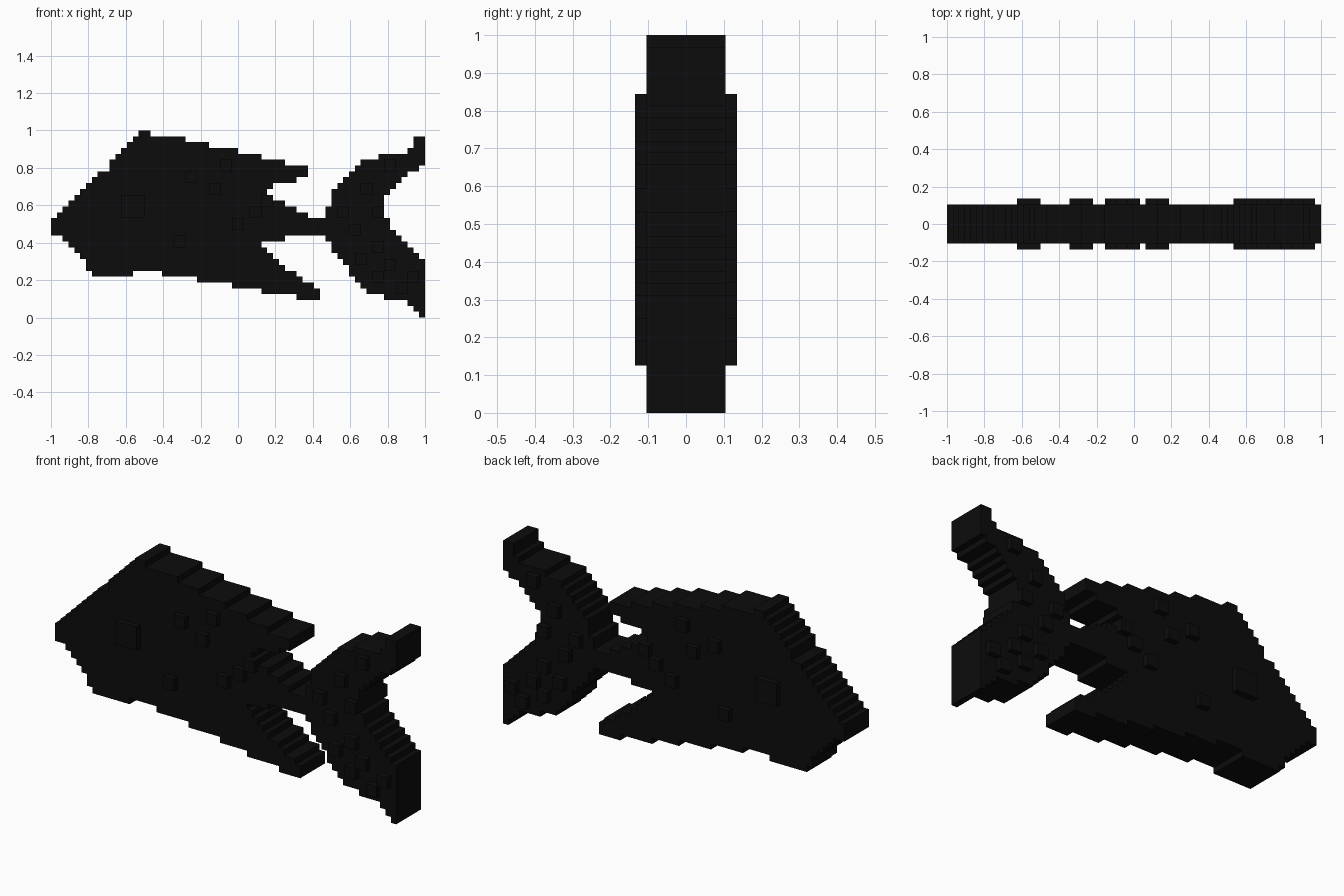
import bpy, bmesh
from mathutils import Vector

if "Cube" in bpy.data.objects:
    bpy.data.objects.remove(bpy.data.objects["Cube"])

C = 1 / 32            # cell size
HALF = 0.104          # half thickness of the fish
BUMP = 0.0315         # height of the raised scales

black = bpy.data.materials.new("near_black")
black.diffuse_color = (0.0038, 0.0038, 0.0038, 1)
black.use_nodes = True
black.node_tree.nodes["Principled BSDF"].inputs["Base Color"].default_value = black.diffuse_color


def slab(name, cells, y0, y1, closed, mirror=False):
    """Extrude a sheet of square cells (column, row from top) from y0 to y1."""
    bm = bmesh.new()
    verts = {}

    def v(c, r):
        if (c, r) not in verts:
            verts[c, r] = bm.verts.new((c * C - 1, y0, 1 - r * C))
        return verts[c, r]

    for c, r in sorted(cells):
        bm.faces.new((v(c, r), v(c, r + 1), v(c + 1, r + 1), v(c + 1, r)))
    out = bmesh.ops.extrude_face_region(bm, geom=bm.faces[:], use_keep_orig=closed)
    moved = [g for g in out["geom"] if isinstance(g, bmesh.types.BMVert)]
    bmesh.ops.translate(bm, verts=moved, vec=Vector((0, y1 - y0, 0)))
    bmesh.ops.recalc_face_normals(bm, faces=bm.faces[:])
    me = bpy.data.meshes.new(name)
    bm.to_mesh(me)
    bm.free()
    me.materials.append(black)
    ob = bpy.data.objects.new(name, me)
    bpy.context.collection.objects.link(ob)
    if mirror:
        m = ob.modifiers.new("both_sides", 'MIRROR')
        m.use_axis = (False, True, False)
        m.use_mirror_merge = False
    return ob


def fill(first_row, starts, ends):
    return {(c, first_row + i) for i, (a, b) in enumerate(zip(starts, ends))
            for c in range(a, b)}


# Body with dorsal and belly fins: start and end column of each row
body = fill(0,
            [15, 14, 13, 12, 11, 10, 10, 8, 7, 6, 5, 4, 3, 2, 1, 0, 0, 0,
             2, 3, 4, 5, 6, 6, 7, 25, 31, 36, 42],
            [17, 23, 27, 32, 36, 40, 44, 44, 42, 38, 37, 38, 40, 42, 44, 46, 46, 46,
             40, 36, 37, 38, 39, 40, 42, 43, 45, 46, 46])
body -= {(c, 24) for c in range(14, 19)}
slab("body", body, -HALF, HALF, True)

# Forked tail fin
tail = fill(1,
            [62, 62, 61, 56, 53, 52, 51, 50, 49, 48, 48, 48, 47, 47, 46, 46, 46,
             47, 48, 48, 49, 50, 51, 51, 52, 53, 54, 57, 61, 62, 63],
            [64, 64, 64, 64, 64, 63, 61, 60, 59, 58, 57, 57, 57, 57, 58, 58, 59,
             60, 61, 62, 63, 64, 64, 64, 64, 64, 64, 64, 64, 64, 64])
slab("tail_fin", tail, -HALF, HALF, True)


def squares(corners, n):
    return {(c + i, r + j) for c, r in corners for i in range(n) for j in range(n)}


# Raised eyes and scales on both sides
slab("eyes", squares([(12, 11)], 4), -HALF, -HALF - BUMP, False, True)
slab("body_scales", squares([(21, 18), (23, 7), (27, 9), (29, 5), (31, 15),
                             (34, 13), (36, 11)], 2),
     -HALF, -HALF - BUMP, False, True)
slab("tail_scales", squares([(49, 13), (51, 16), (53, 9), (55, 13), (55, 19),
                             (57, 5), (52, 21), (57, 22), (55, 24), (59, 26),
                             (61, 24)], 2),
     -HALF, -HALF - BUMP, False, True)
